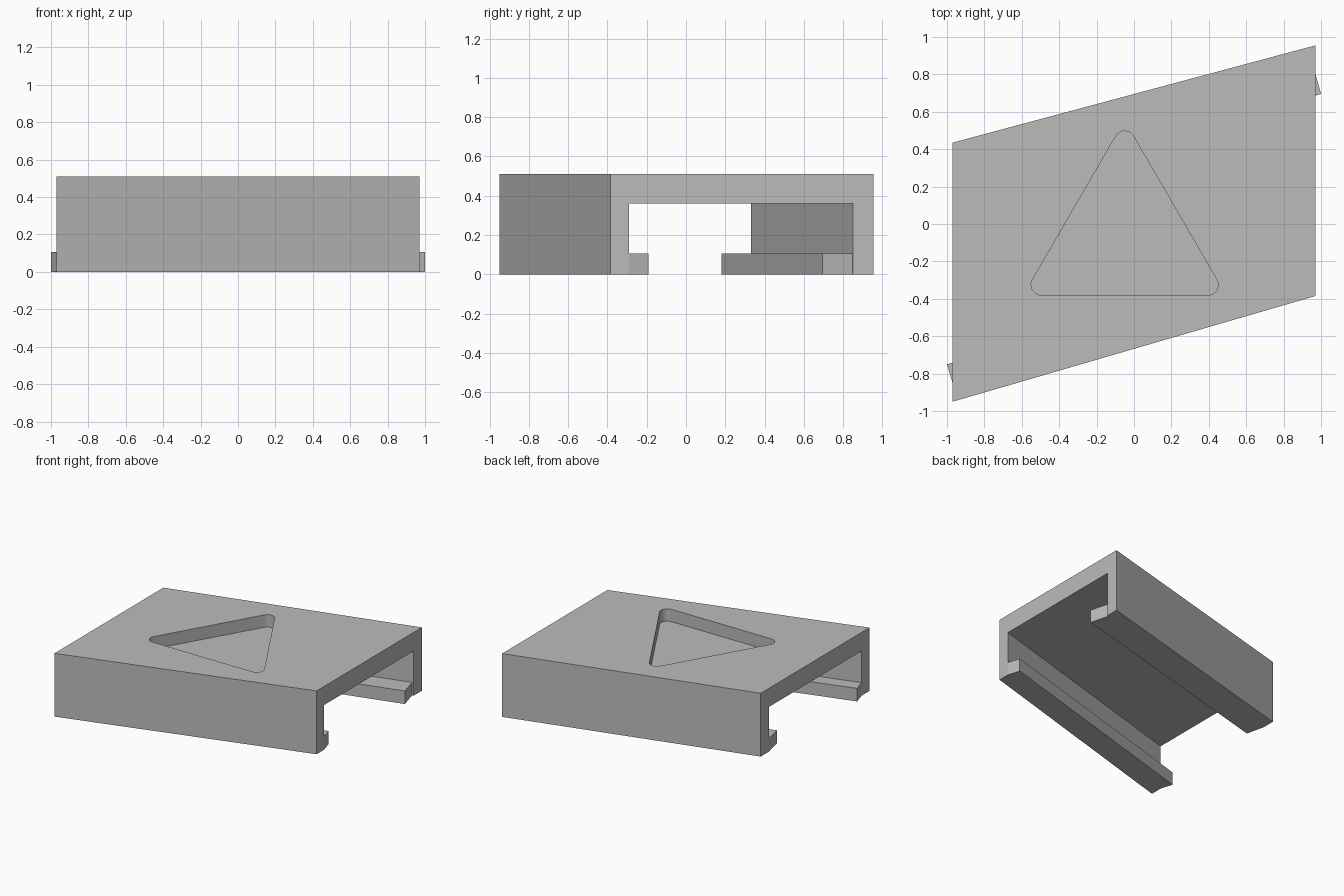
import bpy, bmesh, math

cube = bpy.data.objects.get("Cube")
if cube:
    bpy.data.objects.remove(cube, do_unlink=True)

grey = bpy.data.materials.new("mid_grey")
grey.use_nodes = True
colour = (0.5, 0.5, 0.5, 1)
grey.diffuse_color = colour
grey.node_tree.nodes["Principled BSDF"].inputs["Base Color"].default_value = colour


def loft(name, ring_a, ring_b):
    """Solid between two matching rings of points."""
    bm = bmesh.new()
    a = [bm.verts.new(p) for p in ring_a]
    b = [bm.verts.new(p) for p in ring_b]
    bm.faces.new(a)
    bm.faces.new(b[::-1])
    n = len(a)
    for i in range(n):
        j = (i + 1) % n
        bm.faces.new((a[i], b[i], b[j], a[j]))
    bmesh.ops.recalc_face_normals(bm, faces=bm.faces)
    mesh = bpy.data.meshes.new(name)
    bm.to_mesh(mesh)
    bm.free()
    mesh.materials.append(grey)
    obj = bpy.data.objects.new(name, mesh)
    bpy.context.collection.objects.link(obj)
    return obj


def prism(name, outline, z0, z1):
    return loft(name, [(x, y, z0) for x, y in outline], [(x, y, z1) for x, y in outline])


HALF, TOP, CEILING, LIP = 0.97, 0.51, 0.36, 0.105


def channel_ring(x, front, front_in, back_in, back):
    return [(x, front, 0), (x, front, TOP), (x, back, TOP), (x, back, 0),
            (x, back_in, 0), (x, back_in, CEILING),
            (x, front_in, CEILING), (x, front_in, 0)]


# Skewed channel: roof and two side walls
body = loft("channel_body",
            channel_ring(-HALF, -0.95, -0.85, 0.33, 0.435),
            channel_ring(HALF, -0.385, -0.29, 0.85, 0.955))

# Inward lips with ends square to their walls
prism("front_lip", [(-HALF, -0.85), (HALF, -0.29), (0.94, -0.19), (-1, -0.75)], 0, LIP)
prism("back_lip", [(-HALF, 0.33), (0.957, 0.85), (1, 0.695), (-0.935, 0.18)], 0, LIP)

# Rounded triangular pocket in the roof
radius, steps = 0.055, 10
outline = []
for k, (cx, cy) in enumerate([(0.395, -0.325), (-0.05, 0.442), (-0.495, -0.325)]):
    for s in range(steps + 1):
        t = math.radians(-90 + 120 * k + 120 * s / steps)
        outline.append((cx + radius * math.cos(t), cy + radius * math.sin(t)))
cutter = prism("pocket_cutter", outline, TOP - 0.1, TOP + 0.1)
cutter.hide_render = True

cut = body.modifiers.new("pocket", "BOOLEAN")
cut.operation = "DIFFERENCE"
cut.solver = "EXACT"
cut.object = cutter
bpy.ops.object.select_all(action="DESELECT")
body.select_set(True)
bpy.context.view_layer.objects.active = body
bpy.ops.object.modifier_apply(modifier=cut.name)
bpy.data.objects.remove(cutter, do_unlink=True)
bpy.ops.object.shade_smooth_by_angle(angle=math.radians(30))
